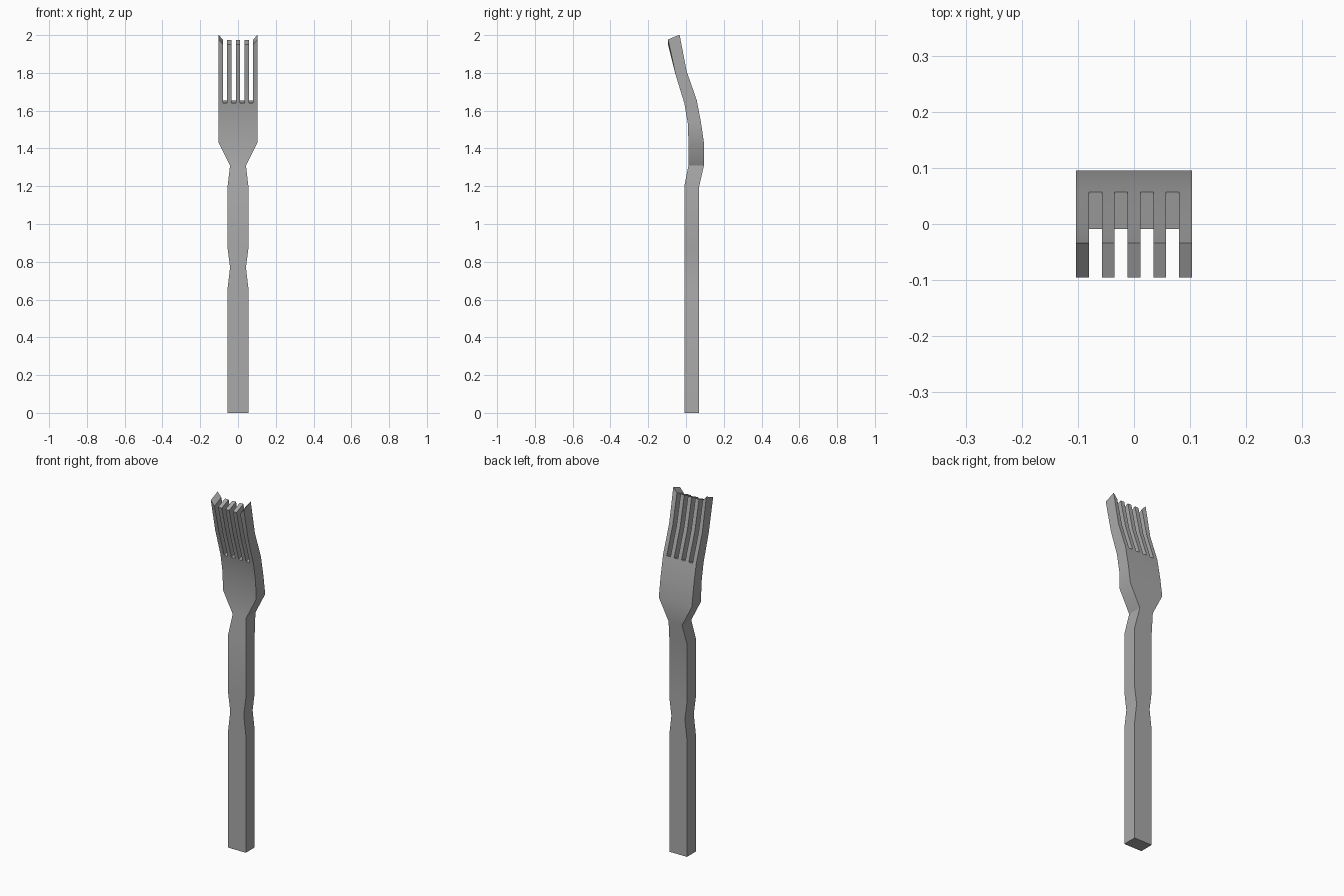
import bpy
import bmesh

cube = bpy.data.objects.get("Cube")
if cube:
    bpy.data.objects.remove(cube, do_unlink=True)

# Brushed grey metal
metal = bpy.data.materials.new("grey_metal")
metal.use_nodes = True
GREY = (0.40, 0.40, 0.40, 1.0)
metal.diffuse_color = GREY
metal.node_tree.nodes["Principled BSDF"].inputs["Base Color"].default_value = GREY

# Cross-sections from handle end to tips: half width, front y, front z, back y, back z
SECTIONS = [
    (0.055, -0.009, 0.00, 0.070, 0.00),
    (0.055, -0.009, 0.66, 0.070, 0.66),
    (0.042, -0.009, 0.77, 0.070, 0.77),
    (0.055, -0.009, 0.87, 0.070, 0.87),
    (0.055, -0.009, 1.20, 0.070, 1.20),
    (0.042, 0.013, 1.31, 0.095, 1.31),
    (0.103, 0.013, 1.43, 0.095, 1.43),
    (0.103, 0.010, 1.53, 0.079, 1.54),
    (0.103, -0.009, 1.64, 0.057, 1.655),
    (0.103, -0.055, 1.79, 0.003, 1.81),
    (0.103, -0.095, 1.95, -0.034, 1.975),
]
STRIPS = 9            # five tines and four slots, all equally wide
SLOT_ROW = 8          # section where the slots begin
LAST = len(SECTIONS) - 1
TIP_RISE = 0.027      # outer corners of the outer tines are drawn up


def filled(row, strip):
    """True where the fork has metal between two sections."""
    if not (0 <= row < LAST and 0 <= strip < STRIPS):
        return False
    return row < SLOT_ROW or strip % 2 == 0


bm = bmesh.new()
verts = {}


def vert(row, line, back):
    key = (row, line, back)
    if key not in verts:
        half, yf, zf, yb, zb = SECTIONS[row]
        x = half * (2 * line / STRIPS - 1)
        y, z = (yb, zb) if back else (yf, zf)
        if row == LAST and line in (0, STRIPS):
            z += TIP_RISE
        verts[key] = bm.verts.new((x, y, z))
    return verts[key]


def quad(*corners):
    bm.faces.new([vert(*c) for c in corners])


# Handle, neck, head and tines as one closed shell
for r in range(LAST):
    for s in range(STRIPS):
        if not filled(r, s):
            continue
        for back in (0, 1):
            quad((r, s, back), (r, s + 1, back), (r + 1, s + 1, back), (r + 1, s, back))
        for line, beside in ((s, s - 1), (s + 1, s + 1)):
            if not filled(r, beside):
                quad((r, line, 0), (r, line, 1), (r + 1, line, 1), (r + 1, line, 0))
        for end, beside in ((r, r - 1), (r + 1, r + 1)):
            if not filled(beside, s):
                quad((end, s, 0), (end, s + 1, 0), (end, s + 1, 1), (end, s, 1))

bmesh.ops.recalc_face_normals(bm, faces=bm.faces)
mesh = bpy.data.meshes.new("fork")
bm.to_mesh(mesh)
bm.free()
mesh.materials.append(metal)
fork = bpy.data.objects.new("fork", mesh)
bpy.context.collection.objects.link(fork)

# Soft shading along the bends, crisp outer edges
bpy.ops.object.select_all(action="DESELECT")
fork.select_set(True)
bpy.context.view_layer.objects.active = fork
bpy.ops.object.shade_smooth_by_angle(angle=0.52)
